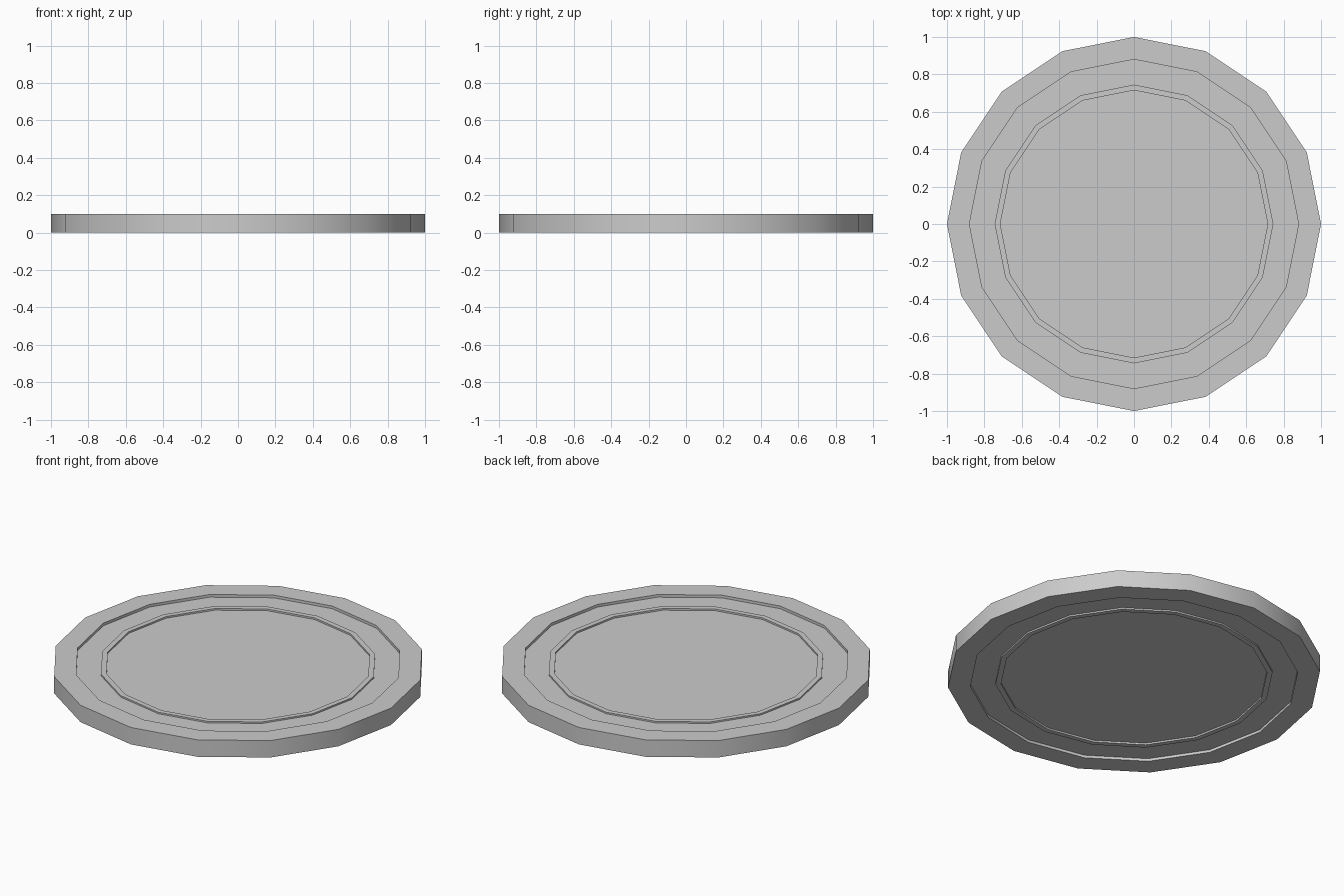
import bpy, bmesh
from math import cos, sin, pi

if "Cube" in bpy.data.objects:
    bpy.data.objects.remove(bpy.data.objects["Cube"])

SIDES = 16
MID = 0.05

# Half profile (radius, height above mid-plane): inner floor, raised lip, channel, rim
half = [(0.715, 0.033), (0.715, 0.043), (0.745, 0.043),
        (0.745, 0.034), (0.88, 0.034), (0.88, 0.05), (1.0, 0.05)]
# Mirror the profile for the underside
profile = [(r, MID + h) for r, h in half] + [(r, MID - h) for r, h in reversed(half)]

bm = bmesh.new()
rings = [[bm.verts.new((r * cos(2 * pi * i / SIDES), r * sin(2 * pi * i / SIDES), z))
          for i in range(SIDES)] for r, z in profile]
for a, b in zip(rings, rings[1:]):
    for i in range(SIDES):
        j = (i + 1) % SIDES
        bm.faces.new((a[i], b[i], b[j], a[j]))

# Flat centre panels, top and bottom
bm.faces.new(rings[0])
bm.faces.new(list(reversed(rings[-1])))
bmesh.ops.recalc_face_normals(bm, faces=bm.faces)

mesh = bpy.data.meshes.new("stepped_disc")
bm.to_mesh(mesh)
bm.free()
disc = bpy.data.objects.new("stepped_disc", mesh)
bpy.context.collection.objects.link(disc)

# Smooth around the sides, crisp at the steps
bpy.context.view_layer.objects.active = disc
disc.select_set(True)
bpy.ops.object.shade_smooth_by_angle()
